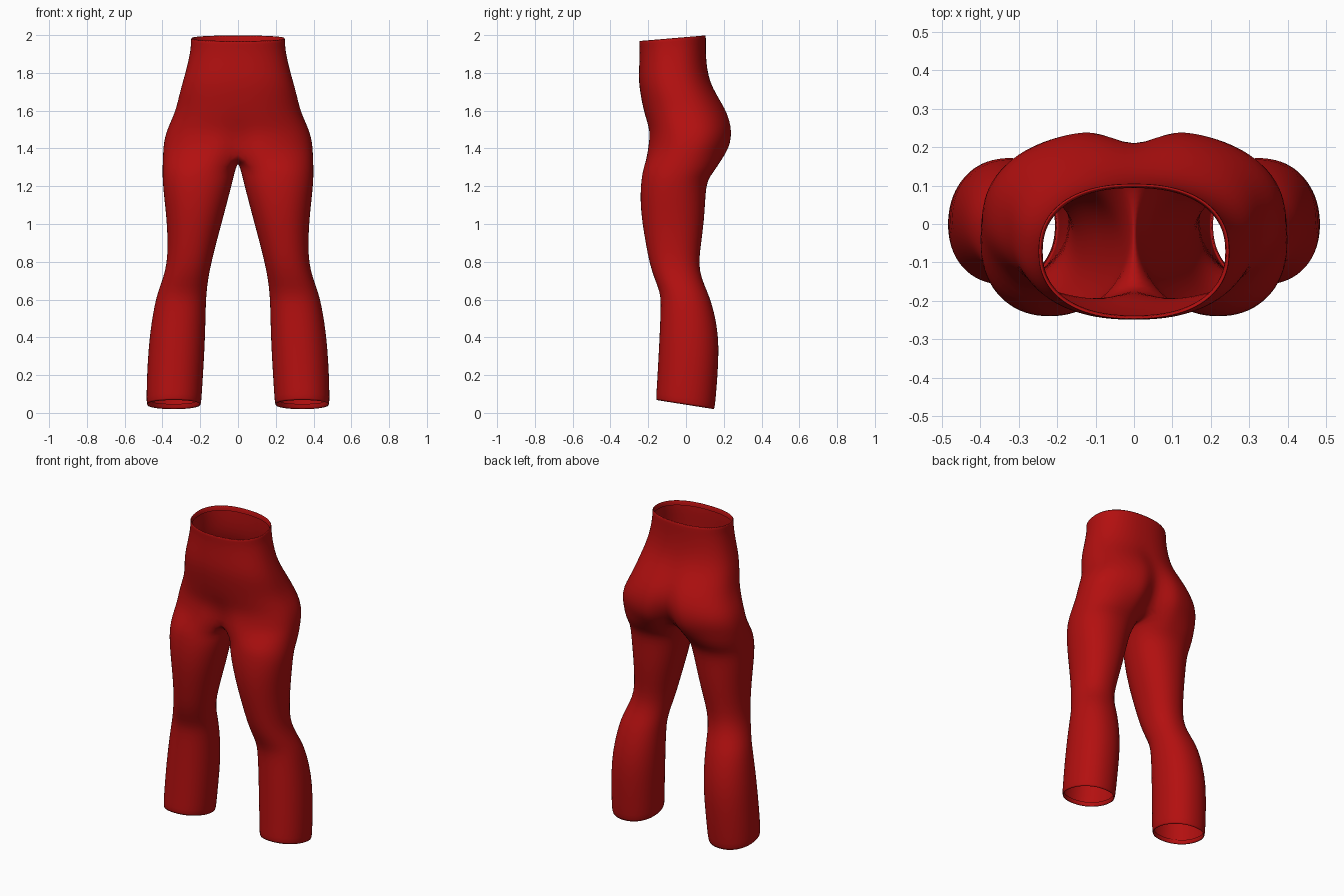
import bpy, bmesh, math

if "Cube" in bpy.data.objects:
    bpy.data.objects.remove(bpy.data.objects["Cube"])

OUT, INN = 27, 9            # ring points: outer sweep, inner thigh
SWEEP = math.radians(130)   # outer sweep half-angle on the leg

# leg rings: z, inner x, outer x, front y, back y
LEG = [
    (0.04, .195, .485, -.160, .152), (0.12, .190, .484, -.155, .160),
    (0.20, .185, .482, -.151, .167), (0.35, .176, .474, -.143, .176),
    (0.48, .172, .458, -.137, .162), (0.58, .170, .440, -.133, .136),
    (0.64, .166, .424, -.138, .114), (0.71, .158, .398, -.167, .083),
    (0.79, .142, .376, -.193, .066), (0.90, .115, .372, -.214, .081),
    (1.02, .082, .378, -.234, .096), (1.12, .056, .389, -.242, .102),
    (1.20, .035, .397, -.240, .107), (1.25, .023, .400, -.234, .124),
    (1.30, .010, .400, -.226, .166),
]
# torso rings: z, half width, front y, back y, front dent, back dent
TORSO = [
    (1.38, .397, -.214, .228, .045, .100), (1.43, .393, -.204, .246, .030, .075),
    (1.49, .380, -.198, .252, .012, .052), (1.55, .352, -.212, .241, .003, .034),
    (1.61, .328, -.226, .216, 0, .022), (1.68, .312, -.240, .172, 0, .012),
    (1.75, .293, -.250, .131, 0, .004), (1.82, .273, -.249, .111, 0, 0),
    (1.89, .257, -.246, .105, 0, 0), (1.95, .248, -.246, .105, 0, 0),
    (1.985, .250, -.250, .106, 0, 0),
]


def power(v, p):
    return math.copysign(abs(v) ** (2 / p), v)


def leg_ring(z, x0, x1, f, b, inset=0, lift=0):
    pts = []
    for i in range(OUT + INN):
        if i < OUT:
            a = -SWEEP + 2 * SWEEP * i / (OUT - 1)
        else:
            a = SWEEP + (2 * math.pi - 2 * SWEEP) * (i - OUT + 1) / (INN + 1)
        x = (x0 + x1) / 2 + ((x1 - x0) / 2 - inset) * power(math.cos(a), 2.15)
        y = (f + b) / 2 + ((b - f) / 2 - inset) * power(math.sin(a), 2.15)
        tilt = -.19 * y * max(0, 1 - z / .25)      # hem drops toward the heel
        pts.append((x, y, z + tilt + lift))
    return pts


def torso_ring(z, w, f, b, df, db, inset=0, lift=0):
    pts = []
    for i in range(OUT):
        t = math.pi * i / (OUT - 1)
        x = (w - inset) * power(math.sin(t), 2.3) if 0 < i < OUT - 1 else 0
        c = -power(math.cos(t), 2.3)
        y = (f + b) / 2 + ((b - f) / 2 - inset) * c
        g = math.exp(-(x / .065) ** 2)              # groin hollow and seat cleft
        y += g * (df if c < 0 else -db)
        tilt = .085 * (y + .07) * max(0, (z - 1.75) / .235)
        pts.append((x, y, z + tilt + lift))
    return pts


bm = bmesh.new()


def add(pts):
    return [bm.verts.new(p) for p in pts]


def bridge(lo, hi, closed):
    n = len(lo)
    for i in range(n if closed else n - 1):
        j = (i + 1) % n
        bm.faces.new((lo[i], lo[j], hi[j], hi[i]))


# leg, beginning with the turned-in hem
rings = [add(leg_ring(*LEG[0], inset=.010, lift=.03)),
         add(leg_ring(*LEG[0], inset=.008, lift=.002))]
rings += [add(leg_ring(*row)) for row in LEG]

# crotch ring: torso arc closed by a drooping seam on the centre plane
arc = torso_ring(*TORSO[0])
front, back = arc[0][1], arc[-1][1]
seam = []
for k in range(1, INN + 1):
    s = k / (INN + 1)
    seam.append((0, back + (front - back) * s,
                 TORSO[0][0] - .058 * math.sin(math.pi * s) ** .7))
crotch = add(arc + seam)
rings.append(crotch)
for lo, hi in zip(rings, rings[1:]):
    bridge(lo, hi, True)

# torso, ending with the turned-in waist
rings = [crotch[:OUT]] + [add(torso_ring(*row)) for row in TORSO[1:]]
rings.append(add(torso_ring(*TORSO[-1], inset=.009)))
rings.append(add(torso_ring(*TORSO[-1], inset=.012, lift=-.03)))
for lo, hi in zip(rings, rings[1:]):
    bridge(lo, hi, False)

bmesh.ops.recalc_face_normals(bm, faces=bm.faces)
# make the cloth face outward, judged at the outermost face
side = max(bm.faces, key=lambda fc: fc.calc_center_median().x)
if side.normal.x < 0:
    bmesh.ops.reverse_faces(bm, faces=bm.faces)
for fc in bm.faces:
    fc.smooth = True

mesh = bpy.data.meshes.new("trousers")
bm.to_mesh(mesh)
bm.free()
trousers = bpy.data.objects.new("trousers", mesh)
bpy.context.collection.objects.link(trousers)

red = bpy.data.materials.new("red cloth")
red.diffuse_color = (.45, .005, .005, 1)
red.use_nodes = True
red.node_tree.nodes["Principled BSDF"].inputs["Base Color"].default_value = red.diffuse_color
mesh.materials.append(red)

mirror = trousers.modifiers.new("mirror", "MIRROR")
mirror.use_clip = True
mirror.merge_threshold = .0005
smooth = trousers.modifiers.new("smooth", "SUBSURF")
smooth.levels = smooth.render_levels = 1
